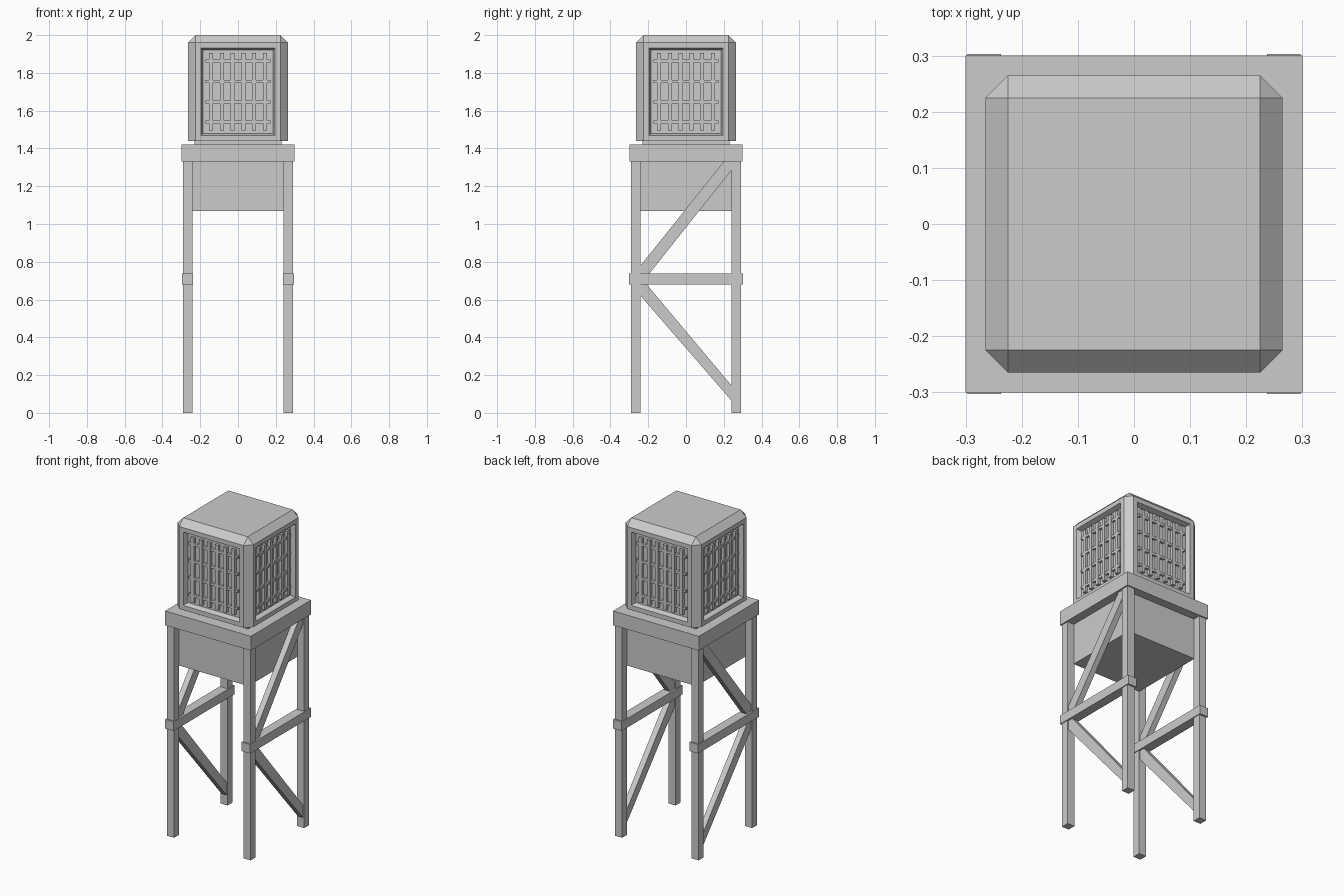
import bpy, bmesh, math
from mathutils import Vector, Matrix

if "Cube" in bpy.data.objects:
    bpy.data.objects.remove(bpy.data.objects["Cube"])


def finish(name, bm):
    bmesh.ops.recalc_face_normals(bm, faces=bm.faces)
    me = bpy.data.meshes.new(name)
    bm.to_mesh(me)
    bm.free()
    ob = bpy.data.objects.new(name, me)
    bpy.context.collection.objects.link(ob)
    return ob


def add_box(bm, lo, hi):
    lo, hi = Vector(lo), Vector(hi)
    m = Matrix.Translation((lo + hi) / 2) @ Matrix.Diagonal((*(hi - lo), 1))
    return bmesh.ops.create_cube(bm, size=1, matrix=m)


def box(name, lo, hi):
    bm = bmesh.new()
    add_box(bm, lo, hi)
    return finish(name, bm)


def prism(name, pts, x0, x1):
    # extrude a y-z outline along x
    bm = bmesh.new()
    f = bm.faces.new([bm.verts.new((x0, y, z)) for y, z in pts])
    r = bmesh.ops.extrude_face_region(bm, geom=[f])
    verts = [v for v in r["geom"] if isinstance(v, bmesh.types.BMVert)]
    bmesh.ops.translate(bm, verts=verts, vec=(x1 - x0, 0, 0))
    return finish(name, bm)


# cooler housing: chamfered on all edges but the bottom, with sunken side windows
H, B, Z0, Z1 = 0.265, 0.04, 1.44, 2.0
RIM, SLOPE, DEPTH = 0.04, 0.015, 0.03
bm = bmesh.new()
add_box(bm, (-H, -H, Z0), (H, H, Z1))
edges = [e for e in bm.edges if any(v.co.z > Z0 + 0.1 for v in e.verts)]
bmesh.ops.bevel(bm, geom=edges, offset=B, segments=1, affect='EDGES')
bm.normal_update()
sides = [f for f in bm.faces if max(abs(f.normal.x), abs(f.normal.y)) > 0.99]
bmesh.ops.inset_individual(bm, faces=sides, thickness=RIM)
bmesh.ops.inset_individual(bm, faces=sides, thickness=SLOPE, depth=-DEPTH)
finish("cooler_housing", bm)

# grille lattice in each of the four windows
W, zb, zt = 0.172, 1.496, 1.906
for i in range(4):
    bm = bmesh.new()
    back = -H + DEPTH + 0.005
    for c in range(6):
        x = (c - 2.5) * 0.057
        add_box(bm, (x - 0.011, -H + 0.012, zb), (x + 0.011, back, zt))
    for r in range(4):
        z = (zb + zt) / 2 + (r - 1.5) * 0.108
        add_box(bm, (-W, -H + 0.015, z - 0.008), (W, back, z + 0.008))
    bmesh.ops.rotate(bm, verts=bm.verts, cent=(0, 0, 0),
                     matrix=Matrix.Rotation(i * math.pi / 2, 3, 'Z'))
    finish(f"grille_{i + 1}", bm)

# neck, platform and lower duct box
box("neck", (-0.23, -0.23, 1.42), (0.23, 0.23, 1.44))
box("platform", (-0.3, -0.3, 1.33), (0.3, 0.3, 1.42))
box("duct_box", (-0.245, -0.245, 1.07), (0.245, 0.245, 1.33))

# legs and side bracing
for s, side in ((-1, "left"), (1, "right")):
    cx = s * 0.267
    for t, end in ((-1, "front"), (1, "back")):
        cy = t * 0.267
        box(f"{end}_{side}_leg", (cx - 0.025, cy - 0.025, 0),
            (cx + 0.025, cy + 0.025, 1.33))
    box(f"{side}_cross_rail", (cx - 0.03, -0.303, 0.68), (cx + 0.03, 0.303, 0.737))
    prism(f"{side}_upper_brace",
          [(-0.245, 0.73), (-0.2, 0.73), (0.245, 1.29), (0.245, 1.33), (0.2, 1.33), (-0.245, 0.775)],
          cx - 0.018, cx + 0.018)
    prism(f"{side}_lower_brace",
          [(-0.245, 0.625), (0.245, 0.06), (0.245, 0.14), (-0.212, 0.685), (-0.245, 0.685)],
          cx - 0.018, cx + 0.018)
